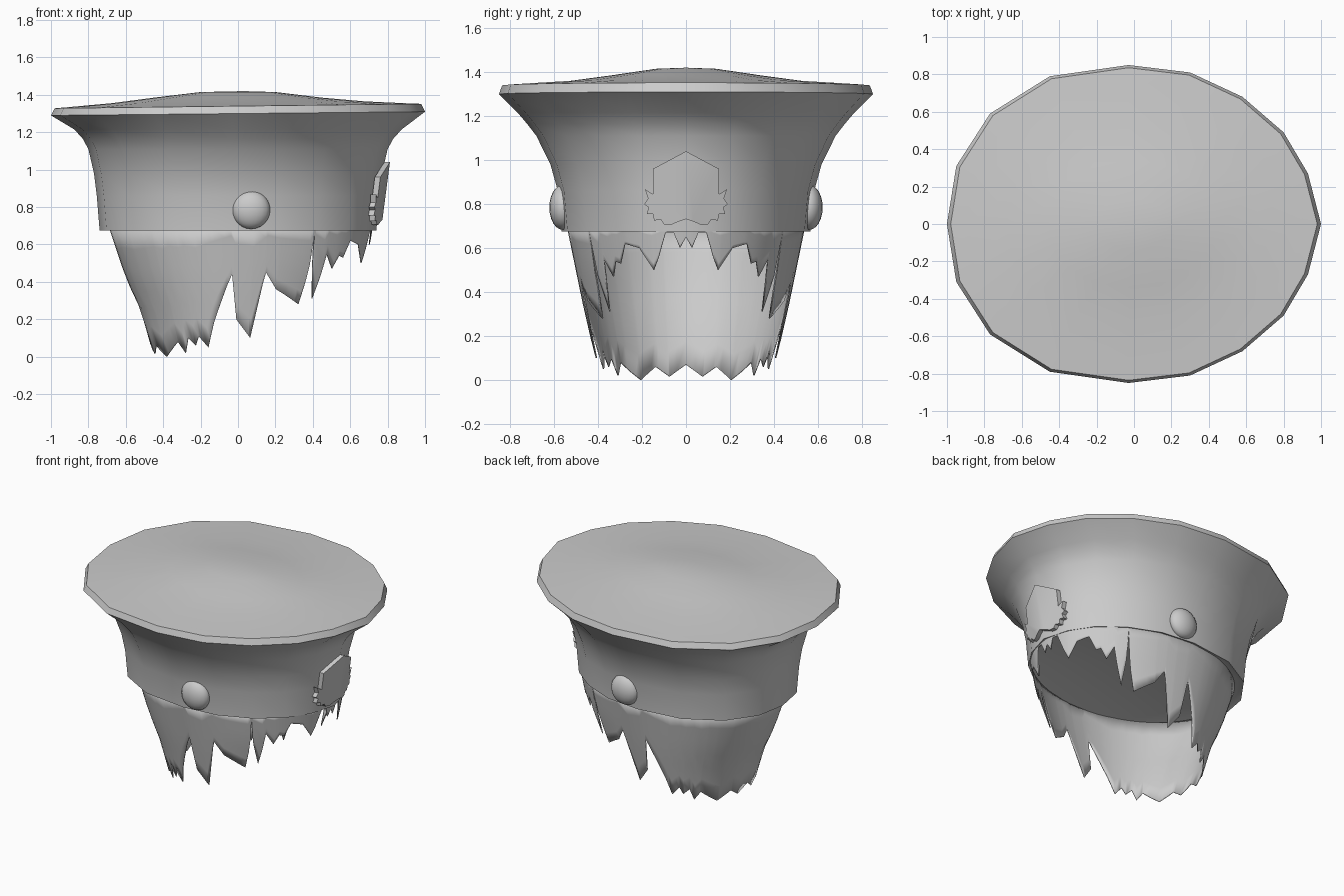
import bpy, bmesh, math
from mathutils import Vector

if "Cube" in bpy.data.objects:
    bpy.data.objects.remove(bpy.data.objects["Cube"])

grey = bpy.data.materials.new("plain_grey")
grey.diffuse_color = (0.6, 0.6, 0.6, 1)
grey.use_nodes = True
grey.node_tree.nodes["Principled BSDF"].inputs["Base Color"].default_value = grey.diffuse_color


def finish(name, bm, angle=50, recalc=True):
    if recalc:
        bmesh.ops.recalc_face_normals(bm, faces=bm.faces)
    me = bpy.data.meshes.new(name)
    bm.to_mesh(me)
    bm.free()
    me.materials.append(grey)
    ob = bpy.data.objects.new(name, me)
    bpy.context.collection.objects.link(ob)
    bpy.ops.object.select_all(action='DESELECT')
    ob.select_set(True)
    bpy.context.view_layer.objects.active = ob
    bpy.ops.object.shade_smooth_by_angle(angle=math.radians(angle))
    return ob


def lerp(table, z):
    # piecewise linear lookup in a list of (z, value), z rising
    if z <= table[0][0]:
        return table[0][1]
    for (a, va), (b, vb) in zip(table, table[1:]):
        if z <= b:
            return va + (vb - va) * (z - a) / (b - a)
    return table[-1][1]


# cap: one outline scaled through a stack of rings
half = [(-1, 0), (-.95, .31), (-.77, .59), (-.45, .79), (-.03, .85),
        (.3, .81), (.58, .68), (.8, .49), (.93, .27), (1, 0)]
outline = half + [(x, -y) for x, y in half[-2:0:-1]]
# ring: z, x scale, y scale, tilt
rings = [(.69, .70, .62, 0), (.675, .74, .665, 0), (.86, .755, .685, 0),
         (.98, .77, .725, 0), (1.11, .80, .80, 0), (1.165, .83, .85, 0),
         (1.215, .875, .90, 0), (1.30, 1, 1, .01), (1.34, .98, .983, .012),
         (1.345, .90, .90, .01), (1.36, .68, .62, .005), (1.385, .45, .40, 0),
         (1.415, .2, .16, 0)]
bm = bmesh.new()
loops = [[bm.verts.new((x * sx, y * sy, z + t * x)) for x, y in outline]
         for z, sx, sy, t in rings]
n = len(outline)
for a, b in zip(loops, loops[1:]):
    for i in range(n):
        j = (i + 1) % n
        bm.faces.new((a[i], a[j], b[j], b[i]))
bm.faces.new(loops[0])
top = bm.verts.new((.03, 0, 1.42))
for i in range(n):
    bm.faces.new((loops[-1][i], loops[-1][(i + 1) % n], top))
finish("cap", bm)

# hair: tapering curtain with a ragged lower edge
back_x = [(0, .45), (.25, .52), (.42, .60), (.69, .69)]
front_x = [(0, .5), (.3, .6), (.5, .69), (.69, .72)]
side_y = [(0, .39), (.35, .47), (.69, .54)]
# lower edge: angle from the forehead, height
edge = [(0, .65), (3, .60), (6, .67), (10, .67), (14, .56), (17, .50), (24, .60),
        (32, .62), (36, .53), (39, .54), (42, .47), (47, .55), (49, .31),
        (54, .47), (55, .65), (56, .40), (57, .28), (71, .36), (77, .45),
        (83, .10), (91, .20), (93, .44), (105, .18), (110, .05), (116, .11),
        (119, .06), (124, .10), (128, .02), (133, .08), (140, .04), (148, 0),
        (160, .06), (169, .015), (180, .07)]
angles = sorted({a for a, _ in edge} | set(range(0, 181, 6)))
angles = [-a for a in reversed(angles) if 0 < a < 180] + angles
rows = 7
bm = bmesh.new()
cols = []
for a in angles:
    low = lerp(edge, abs(a))
    c, s = math.cos(math.radians(a)), math.sin(math.radians(a))
    col = []
    for k in range(rows):
        z = .688 + (low - .688) * k / (rows - 1)
        ax = lerp(front_x if c > 0 else back_x, z)
        col.append(bm.verts.new((ax * c, lerp(side_y, z) * s, z)))
    cols.append(col)
for i in range(len(cols)):
    a, b = cols[i], cols[(i + 1) % len(cols)]
    for k in range(rows - 1):
        bm.faces.new((a[k], a[k + 1], b[k + 1], b[k]))
hair = finish("hair", bm, recalc=False)
mod = hair.modifiers.new("thickness", 'SOLIDIFY')
mod.thickness = .006
mod.offset = -1

# side buttons
for side, name in ((-1, "button_right"), (1, "button_left")):
    bm = bmesh.new()
    bmesh.ops.create_uvsphere(bm, u_segments=20, v_segments=12, radius=.102)
    for v in bm.verts:
        v.co = Vector((v.co.x + .07, v.co.y * .6 + side * .56, v.co.z + .785))
    finish(name, bm, 60)

# badge: shield with leafy lower edges, folded round the front of the band
leaf = [(0, 1.04), (.15, .96), (.15, .845), (.187, .868), (.172, .825), (.19, .80),
        (.17, .785), (.178, .755), (.15, .755), (.145, .725), (.115, .73),
        (.10, .708), (.07, .705), (.035, .72), (0, .732)]
bm = bmesh.new()
for side in (-1, 1):
    vs = [bm.verts.new((.768 + .13 * (z - .7) - .27 * y, side * y, z)) for y, z in leaf]
    bm.faces.new(vs if side < 0 else vs[::-1])
bmesh.ops.remove_doubles(bm, verts=bm.verts, dist=.0005)
bmesh.ops.recalc_face_normals(bm, faces=bm.faces)
new = bmesh.ops.extrude_face_region(bm, geom=bm.faces[:])["geom"]
for v in new:
    if isinstance(v, bmesh.types.BMVert):
        v.co.x -= .03
finish("badge", bm, 30)
